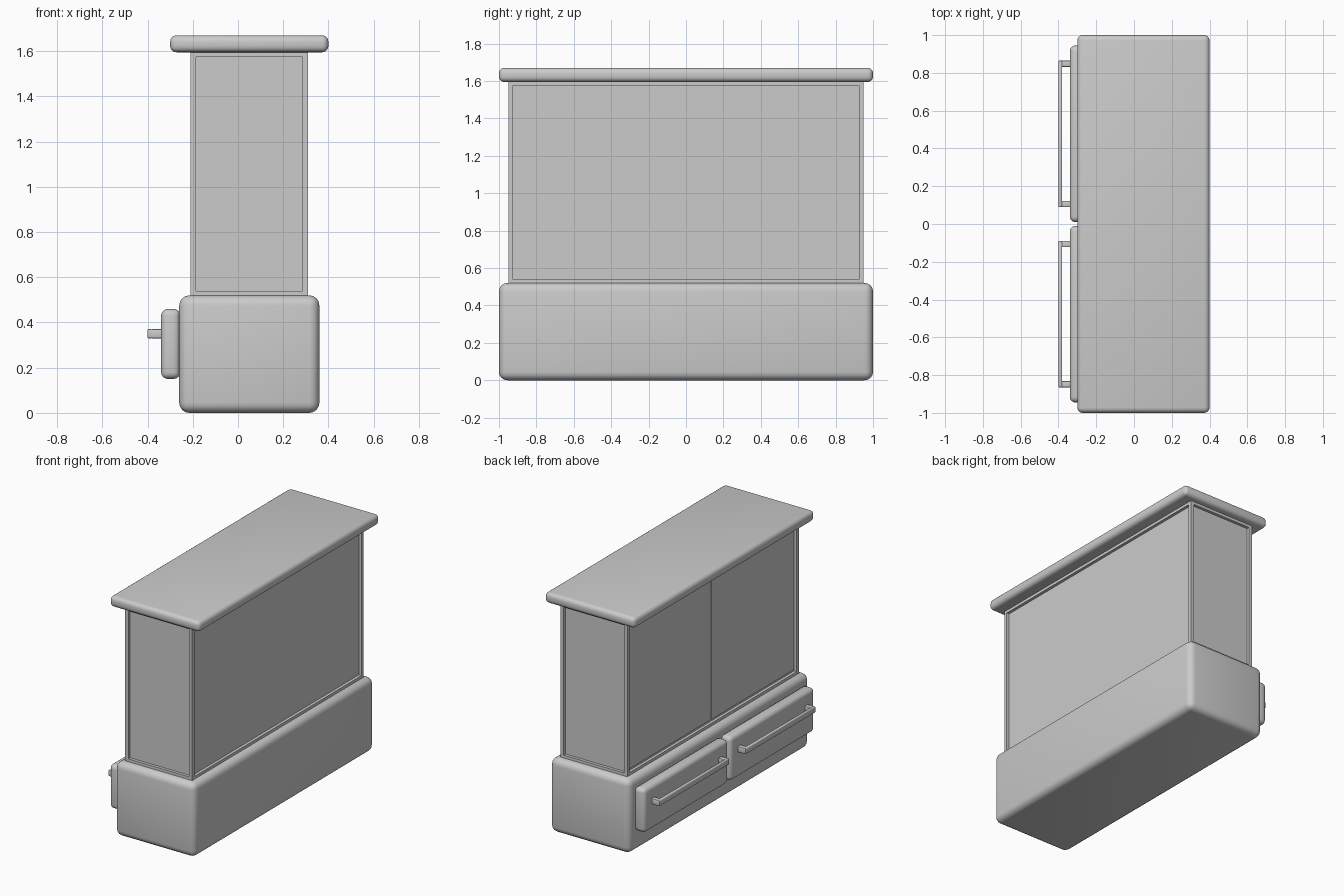
import bpy, bmesh
from mathutils import Vector

old = bpy.data.objects.get("Cube")
if old:
    bpy.data.objects.remove(old, do_unlink=True)

grey = bpy.data.materials.new("plain_grey")
grey.use_nodes = True
COLOUR = (0.6, 0.6, 0.6, 1)
grey.diffuse_color = COLOUR
grey.node_tree.nodes["Principled BSDF"].inputs["Base Color"].default_value = COLOUR


def box(name, low, high, bevel=0, segments=4, edit=None):
    """Box between two corners, optionally with rounded smooth edges."""
    low, high = Vector(low), Vector(high)
    centre, size = (low + high) / 2, high - low
    bm = bmesh.new()
    bmesh.ops.create_cube(bm, size=1)
    for v in bm.verts:
        v.co = v.co * size
    if edit:
        edit(bm)
    mesh = bpy.data.meshes.new(name)
    bm.to_mesh(mesh)
    bm.free()
    mesh.materials.append(grey)
    obj = bpy.data.objects.new(name, mesh)
    obj.location = centre
    bpy.context.collection.objects.link(obj)
    if bevel:
        mesh.shade_smooth()
        mod = obj.modifiers.new("rounded_edges", "BEVEL")
        mod.width = bevel
        mod.segments = segments
    return obj


def recess_sides(bm):
    """Sink a framed panel into each upright face."""
    bm.normal_update()
    sides = [f for f in bm.faces if abs(f.normal.z) < 0.5]
    bmesh.ops.inset_individual(bm, faces=sides, thickness=0.035)
    bmesh.ops.inset_individual(bm, faces=sides, thickness=0.0005, depth=-0.02)


# Main stack: rounded plinth, framed case, overhanging slab
box("base", (-0.26, -1, 0), (0.36, 1, 0.52), 0.045)
box("display_case", (-0.21, -0.95, 0.515), (0.31, 0.95, 1.6), edit=recess_sides)
box("top_slab", (-0.30, -1, 1.595), (0.40, 1, 1.67), 0.028)

# Mirrored halves: sliding pane, drawer front and bar handle
for side, s in (("left", 1), ("right", -1)):
    def span(a, b):
        return sorted((a * s, b * s))

    a, b = span(0.003, 0.914)
    box(f"{side}_pane", (-0.196, a, 0.555), (-0.188, b, 1.56))
    a, b = span(0.01, 0.945)
    box(f"{side}_drawer_front", (-0.34, a, 0.15), (-0.255, b, 0.46), 0.03)
    a, b = span(0.09, 0.865)
    box(f"{side}_handle_bar", (-0.40, a, 0.33), (-0.38, b, 0.37), 0.004, 2)
    for label, y in (("inner", 0.09), ("outer", 0.832)):
        a, b = span(y, y + 0.033)
        box(f"{side}_handle_{label}_post", (-0.385, a, 0.33), (-0.33, b, 0.37), 0.004, 2)
